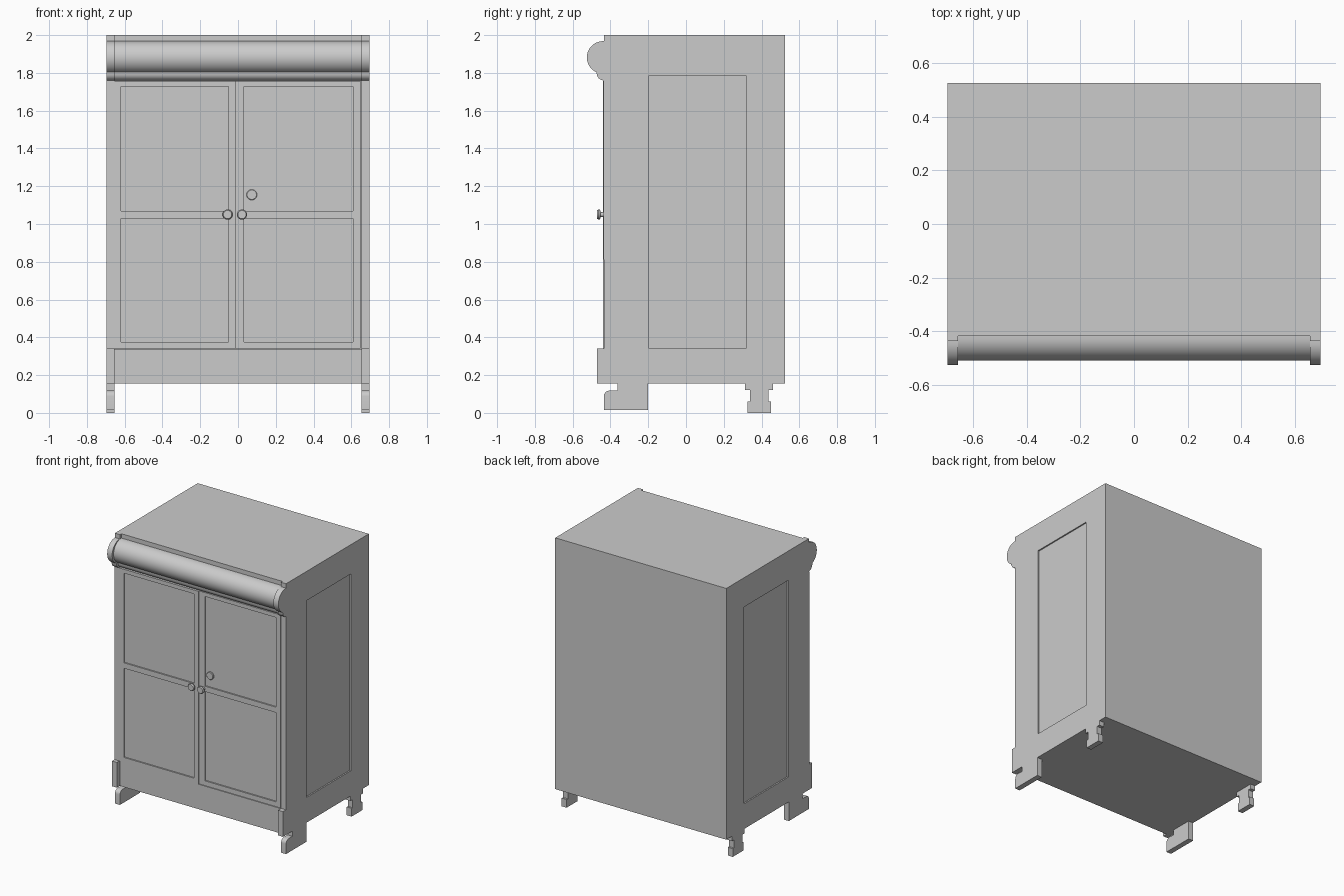
import bpy, bmesh, math
from mathutils import Vector

if "Cube" in bpy.data.objects:
    bpy.data.objects.remove(bpy.data.objects["Cube"])


def finish(name, bm, smooth=False):
    bmesh.ops.recalc_face_normals(bm, faces=bm.faces)
    me = bpy.data.meshes.new(name)
    bm.to_mesh(me)
    bm.free()
    ob = bpy.data.objects.new(name, me)
    bpy.context.collection.objects.link(ob)
    if smooth:
        bpy.ops.object.select_all(action='DESELECT')
        ob.select_set(True)
        bpy.context.view_layer.objects.active = ob
        bpy.ops.object.shade_smooth_by_angle(angle=math.radians(30))
    return ob


def add_box(bm, lo, hi):
    vs = bmesh.ops.create_cube(bm, size=1)["verts"]
    for v in vs:
        v.co = Vector([(a + b) / 2 + c * (b - a) for a, b, c in zip(lo, hi, v.co)])


def box(name, lo, hi):
    bm = bmesh.new()
    add_box(bm, lo, hi)
    return finish(name, bm)


def extrude_x(name, profile, x0, x1):
    """Closed (y, z) profile extruded between two x values."""
    bm = bmesh.new()
    face = bm.faces.new([bm.verts.new((x0, y, z)) for y, z in profile])
    new = bmesh.ops.extrude_face_region(bm, geom=[face])["geom"]
    bmesh.ops.translate(bm, vec=(x1 - x0, 0, 0),
                        verts=[v for v in new if isinstance(v, bmesh.types.BMVert)])
    return finish(name, bm, True)


def cut(ob, boxes):
    bm = bmesh.new()
    for lo, hi in boxes:
        add_box(bm, lo, hi)
    cutter = finish("cutter", bm)
    cutter.hide_render = True
    mod = ob.modifiers.new("panels", 'BOOLEAN')
    mod.operation, mod.solver, mod.object = 'DIFFERENCE', 'EXACT', cutter
    bpy.ops.object.select_all(action='DESELECT')
    ob.select_set(True)
    bpy.context.view_layer.objects.active = ob
    bpy.ops.object.modifier_apply(modifier=mod.name)
    bpy.data.objects.remove(cutter)


def arc(cy, cz, r, a0, a1, n):
    return [(cy + r * math.cos(math.radians(a0 + (a1 - a0) * i / n)),
             cz + r * math.sin(math.radians(a0 + (a1 - a0) * i / n))) for i in range(n + 1)]


def cornice_line(front):
    """Rolled cornice contour running downwards from the top edge."""
    return ([(front, 2.0), (front, 1.968)] + arc(front - 0.004, 1.882, 0.086, 96, 246, 18)
            + arc(front, 1.798, 0.038, 180, 268, 6))


# side walls with cornice end, plinth step and feet in one outline
F = -0.435
side = (cornice_line(F)
        + [(F, 0.34), (-0.47, 0.34), (-0.47, 0.155), (-0.362, 0.155), (-0.362, 0.118)]
        + arc(-0.405, 0.088, 0.03, 90, 180, 5)
        + [(F, 0.015), (-0.2, 0.015), (-0.2, 0.155),
           (0.312, 0.155), (0.312, 0.12), (0.338, 0.12), (0.338, 0.06), (0.325, 0.06),
           (0.325, 0), (0.45, 0), (0.45, 0.06), (0.436, 0.06), (0.436, 0.12),
           (0.46, 0.12), (0.46, 0.155), (0.525, 0.155), (0.525, 2.0)])
for label, s in (("left", -1), ("right", 1)):
    wall = extrude_x(label + "_side_wall", side, s * 0.655, s * 0.695)
    xs = sorted((s * 0.685, s * 0.75))
    cut(wall, [((xs[0], -0.195, 0.34), (xs[1], 0.318, 1.785))])

# carcass, plinth and front cornice roll
box("carcass", (-0.655, -0.415, 0.155), (0.655, 0.525, 2.0))
box("plinth_board", (-0.655, F, 0.155), (0.655, -0.41, 0.338))
extrude_x("cornice_roll", cornice_line(-0.418) + [(-0.40, 1.76), (-0.40, 2.0)], -0.655, 0.655)

# doors with two recessed panels each
for label, x0, x1, p0, p1, front in (("left_door", -0.694, -0.013, -0.62, -0.05, -0.44),
                                     ("right_door", -0.013, 0.648, 0.033, 0.61, -0.432)):
    door = box(label, (x0, front, 0.34), (x1, -0.405, 1.757))
    cut(door, [((p0, -0.6, a), (p1, front + 0.01, b)) for a, b in ((0.375, 1.03), (1.07, 1.728))])


def turned(name, x, z, rings, n=24):
    """Round part turned about y from (radius, y) rings."""
    bm = bmesh.new()
    loops = [[bm.verts.new((x + r * math.cos(2 * math.pi * i / n), y,
                            z + r * math.sin(2 * math.pi * i / n))) for i in range(n)]
             for r, y in rings]
    for a, b in zip(loops, loops[1:]):
        for i in range(n):
            bm.faces.new((a[i], a[(i + 1) % n], b[(i + 1) % n], b[i]))
    bm.faces.new(loops[0])
    bm.faces.new(loops[-1])
    finish(name, bm, True)


# door knobs and lock plate
knob = [(0.014, -0.425), (0.012, -0.452), (0.026, -0.455), (0.027, -0.464), (0.022, -0.471)]
turned("left_knob", -0.055, 1.05, knob)
turned("right_knob", 0.021, 1.05, knob)
turned("lock_plate", 0.073, 1.155, [(0.028, -0.418), (0.028, -0.43), (0.025, -0.433)])
